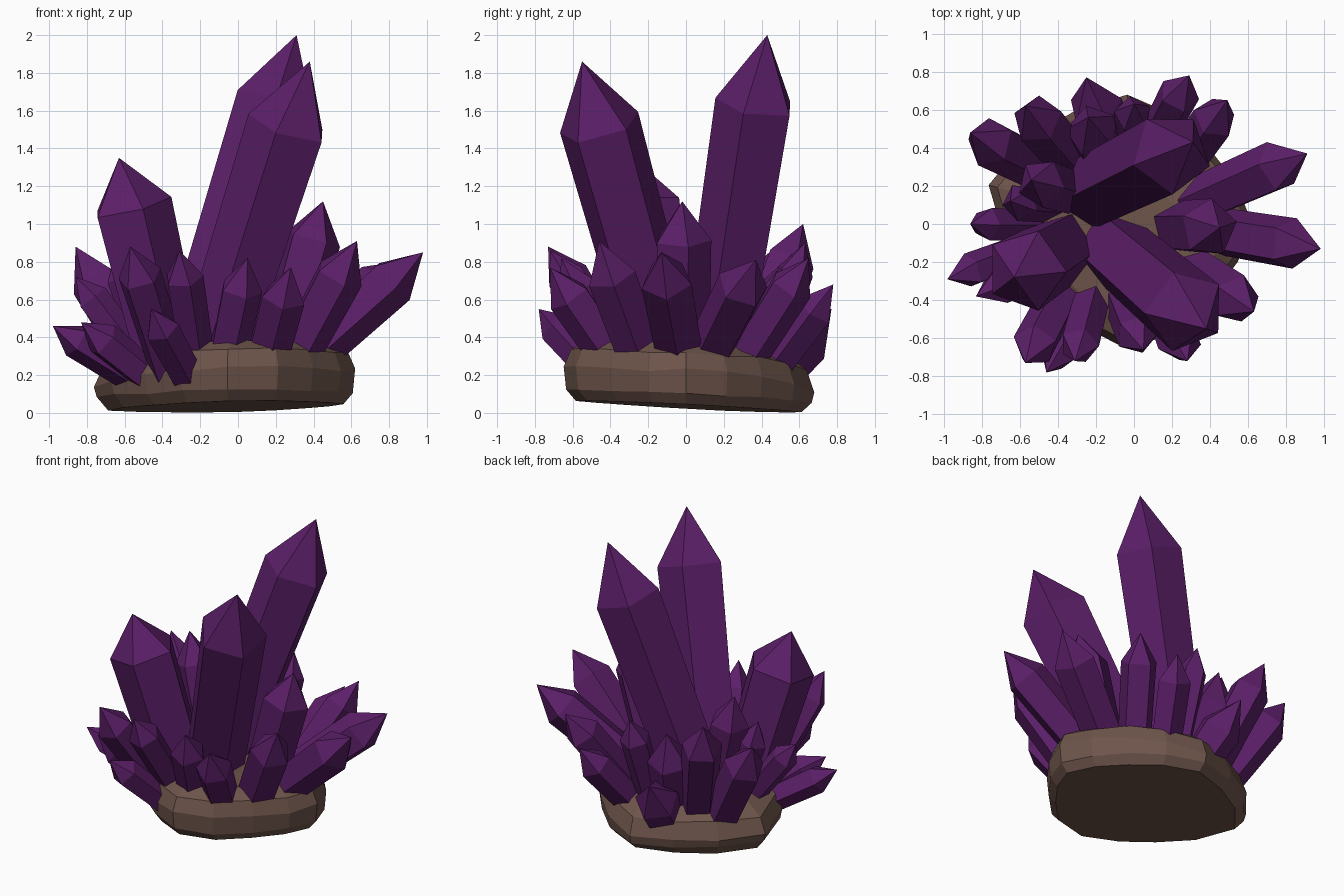
import bpy, bmesh, math, random
from mathutils import Vector

if "Cube" in bpy.data.objects:
    bpy.data.objects.remove(bpy.data.objects["Cube"])

random.seed(4)


def material(name, color):
    m = bpy.data.materials.new(name)
    m.diffuse_color = (*color, 1)
    m.use_nodes = True
    m.node_tree.nodes["Principled BSDF"].inputs["Base Color"].default_value = m.diffuse_color
    return m


PURPLE = material("amethyst", (0.105, 0.0135, 0.138))
BROWN = material("rock", (0.155, 0.09, 0.07))


def finish(bm, name, mat):
    bmesh.ops.recalc_face_normals(bm, faces=bm.faces)
    me = bpy.data.meshes.new(name)
    bm.to_mesh(me)
    bm.free()
    me.materials.append(mat)
    ob = bpy.data.objects.new(name, me)
    bpy.context.collection.objects.link(ob)
    return ob


def skin(bm, rings):
    n = len(rings[0])
    for a, b in zip(rings, rings[1:]):
        for i in range(n):
            j = (i + 1) % n
            bm.faces.new((a[i], a[j], b[j], b[i]))


def crystal(name, base, tip, r, turn=0, point=1.6, taper=0.92, sides=5):
    """Five-sided prism widening slightly to a shoulder, then a point."""
    base, tip = Vector(base), Vector(tip)
    axis = (tip - base).normalized()
    u = (Vector((1, 0, 0)) - axis * axis.x).normalized()
    v = axis.cross(u)
    shoulder = tip - axis * r * point
    bm = bmesh.new()
    rings = []
    for c, rad in ((base - axis * 0.06, r * taper), (shoulder, r)):
        rings.append([bm.verts.new(c + rad * (u * math.cos(t) + v * math.sin(t)))
                      for t in (math.radians(turn) + math.tau * i / sides for i in range(sides))])
    skin(bm, rings)
    bm.faces.new(rings[0])
    apex = bm.verts.new(tip)
    for i in range(sides):
        bm.faces.new((rings[1][i], rings[1][(i + 1) % sides], apex))
    return finish(bm, name, PURPLE)


# Rock base: one irregular outline (angle, radius) stacked in rings, flat tilted underside
outline = [(0, 0.62), (22, 0.58), (46, 0.56), (70, 0.61), (93, 0.68), (118, 0.67), (142, 0.72),
           (165, 0.79), (190, 0.68), (215, 0.60), (240, 0.60), (265, 0.65), (290, 0.62),
           (315, 0.56), (340, 0.58)]
bm = bmesh.new()
rings = []
for z, s in ((0.035, 0.90), (0.10, 0.98), (0.21, 1.0), (0.31, 0.94), (0.365, 0.78), (0.38, 0.4)):
    ring = []
    for deg, rad in outline:
        x = s * rad * math.cos(math.radians(deg))
        y = s * rad * math.sin(math.radians(deg))
        tilt = -0.05 * y + 0.02 * x
        drop = (0.12 * max(0, -x - 0.3) + 0.15 * max(0, y - 0.3)) * (z > 0.2)
        jit = random.uniform(-0.015, 0.015) if z > 0.05 else 0
        ring.append(bm.verts.new((x, y, max(0, z + tilt - drop + jit))))
    rings.append(ring)
skin(bm, rings)
bm.faces.new(rings[0])
bm.faces.new(rings[-1])
finish(bm, "rock_base", BROWN)

# Large crystals
crystal("large_crystal_back", (-0.225, 0.165, 0.3), (0.31, 0.43, 2.0), 0.22, 56, 1.75, 0.88)
crystal("large_crystal_front", (-0.12, -0.12, 0.3), (0.38, -0.55, 1.86), 0.225, 35, 1.65, 0.88)
crystal("large_crystal_left", (-0.38, -0.13, 0.3), (-0.63, -0.28, 1.35), 0.222, 0, 1.2, 0.88)
crystal("medium_crystal_right", (0.22, -0.02, 0.3), (0.45, -0.02, 1.12), 0.155, 12, 1.35)

# Small crystals around the rim: base x, base y, base z, tip x, tip y, tip z, radius
right_side = [
    (0.36, 0.13, 0.33, 0.91, 0.37, 0.81, 0.14),
    (0.38, -0.03, 0.31, 0.98, -0.13, 0.85, 0.14),
    (0.32, -0.25, 0.33, 0.63, -0.46, 0.91, 0.135),
]
front_side = [
    (0.16, -0.40, 0.30, 0.28, -0.72, 0.77, 0.12),
    (-0.06, -0.40, 0.30, 0.05, -0.66, 0.82, 0.115),
    (-0.22, -0.38, 0.28, -0.31, -0.72, 0.86, 0.105),
    (-0.37, -0.35, 0.25, -0.57, -0.73, 0.88, 0.12),
    (-0.28, -0.48, 0.22, -0.46, -0.78, 0.55, 0.095),
]
left_side = [
    (-0.55, -0.13, 0.19, -0.98, -0.29, 0.46, 0.095),
    (-0.46, -0.22, 0.18, -0.83, -0.38, 0.48, 0.10),
    (-0.52, 0.00, 0.28, -0.86, 0.00, 0.72, 0.09),
    (-0.45, 0.10, 0.30, -0.65, 0.12, 0.87, 0.10),
    (-0.34, 0.17, 0.30, -0.54, 0.23, 1.06, 0.13),
    (-0.50, 0.30, 0.26, -0.86, 0.48, 0.88, 0.135),
]
back_side = [
    (-0.34, 0.35, 0.28, -0.57, 0.62, 1.00, 0.135),
    (-0.18, 0.38, 0.28, -0.24, 0.56, 0.84, 0.145),
    (-0.16, 0.48, 0.22, -0.25, 0.77, 0.55, 0.145),
    (-0.02, 0.42, 0.30, 0.00, 0.63, 0.90, 0.10),
    (0.12, 0.46, 0.25, 0.29, 0.78, 0.68, 0.11),
    (0.26, 0.32, 0.30, 0.49, 0.65, 0.82, 0.12),
]
for side, group in (("right", right_side), ("front", front_side),
                    ("left", left_side), ("back", back_side)):
    for i, (bx, by, bz, tx, ty, tz, r) in enumerate(group, 1):
        crystal(f"small_crystal_{side}_{i}", (bx, by, bz), (tx, ty, tz), r, random.uniform(0, 72))
